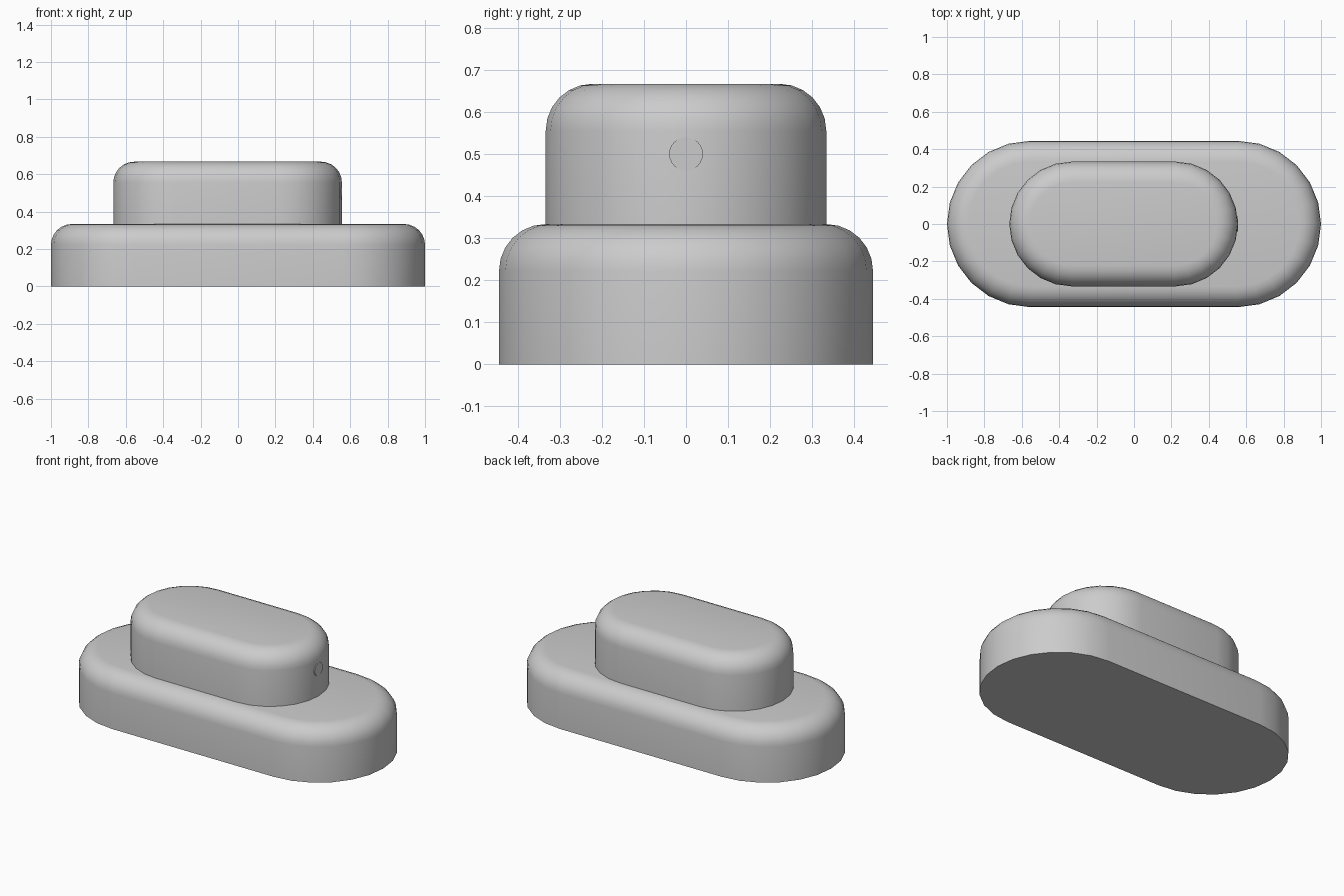
import bpy, bmesh, math
from mathutils import Matrix

if "Cube" in bpy.data.objects:
    bpy.data.objects.remove(bpy.data.objects["Cube"], do_unlink=True)

U = 1 / 9  # the design unit
grey = bpy.data.materials.new("plain grey")
grey.use_nodes = True
colour = (0.6, 0.6, 0.6, 1)
grey.diffuse_color = colour
grey.node_tree.nodes["Principled BSDF"].inputs["Base Color"].default_value = colour


def finish(name, bm):
    """Turn the bmesh into a smooth-shaded grey object."""
    bmesh.ops.recalc_face_normals(bm, faces=bm.faces)
    mesh = bpy.data.meshes.new(name)
    bm.to_mesh(mesh)
    bm.free()
    mesh.materials.append(grey)
    obj = bpy.data.objects.new(name, mesh)
    bpy.context.collection.objects.link(obj)
    bpy.ops.object.select_all(action='DESELECT')
    obj.select_set(True)
    bpy.context.view_layer.objects.active = obj
    bpy.ops.object.shade_smooth_by_angle(angle=math.radians(35))
    return obj


def rounded_slab(name, x_min, x_max, radius, bottom, top, rounding, steps=6):
    """Upright slab with half-round ends and a rounded top rim."""
    bm = bmesh.new()
    outline = []
    for centre, start in ((x_max - radius, -math.pi / 2), (x_min + radius, math.pi / 2)):
        for i in range(2 * steps + 1):
            a = start + math.pi * i / (2 * steps)
            outline.append(bm.verts.new((centre + radius * math.cos(a),
                                         radius * math.sin(a), bottom)))
    base = bm.faces.new(outline)
    grown = bmesh.ops.extrude_face_region(bm, geom=[base], use_keep_orig=True)["geom"]
    raised = [v for v in grown if isinstance(v, bmesh.types.BMVert)]
    bmesh.ops.translate(bm, verts=raised, vec=(0, 0, top - bottom))
    bmesh.ops.recalc_face_normals(bm, faces=bm.faces)
    rim = [e for e in bm.edges if all(v.co.z > top - 0.001 for v in e.verts)]
    bmesh.ops.bevel(bm, geom=rim, offset=rounding, segments=6, profile=0.5,
                    affect='EDGES', clamp_overlap=False)
    return finish(name, bm)


# Long base and the shorter, off-centre block on it
rounded_slab("base", -1, 1, 4 * U, 0, 3 * U, U)
rounded_slab("upper_block", -6 * U, 5 * U, 3 * U, 3 * U, 6 * U, U)

# Small round plug, flush with the tip of the upper block
bm = bmesh.new()
bmesh.ops.create_cone(bm, cap_ends=True, segments=24, radius1=0.04, radius2=0.04, depth=U,
                      matrix=Matrix.Translation((4.5 * U + 0.0005, 0, 4.5 * U))
                      @ Matrix.Rotation(math.pi / 2, 4, 'Y'))
finish("end_plug", bm)
